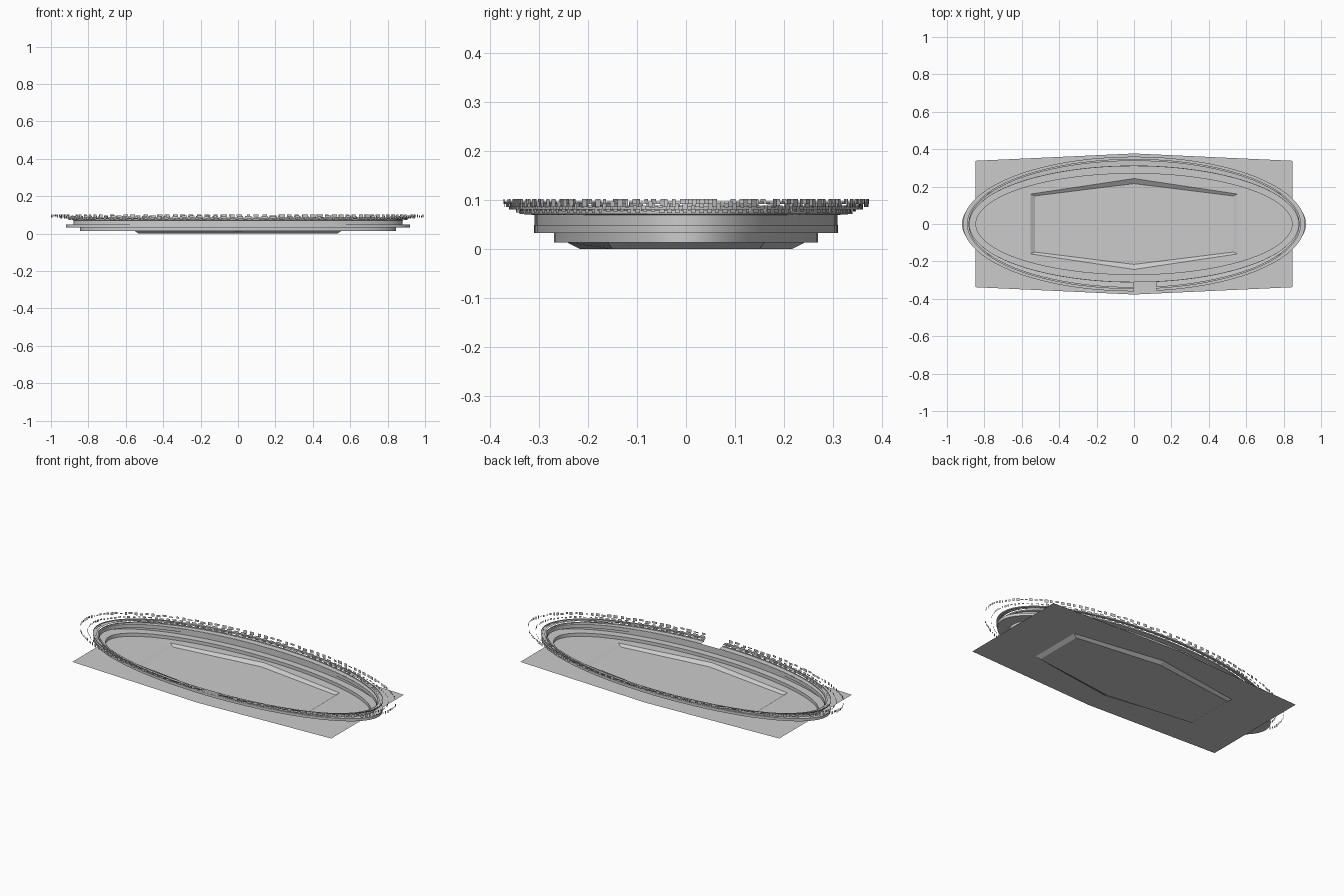
import bpy, bmesh, math, random

if "Cube" in bpy.data.objects:
    bpy.data.objects.remove(bpy.data.objects["Cube"])

random.seed(4)
N = 96
GATE = math.radians(7.6)          # opening in the upper rows, front side
START = -math.pi / 2              # front centre of the oval


def make(name, bm):
    me = bpy.data.meshes.new(name)
    bm.to_mesh(me)
    bm.free()
    ob = bpy.data.objects.new(name, me)
    bpy.context.collection.objects.link(ob)
    return ob


def on_oval(a, b, t, z):
    return (a * math.cos(t), b * math.sin(t), z)


def sweep(name, profile, gate=False):
    """Carry a list of (half length, half width, z) around the oval."""
    bm = bmesh.new()
    lo = START + (GATE if gate else 0)
    span = 2 * math.pi - (GATE if gate else 0)
    cols = N + 1 if gate else N
    grid = [[bm.verts.new(on_oval(a, b, lo + span * i / N, z))
             for a, b, z in profile] for i in range(cols)]
    for i in range(N):
        p, q = grid[i], grid[(i + 1) % cols]
        for k in range(len(profile) - 1):
            bm.faces.new((p[k], q[k], q[k + 1], p[k + 1]))
    ob = make(name, bm)
    bpy.context.view_layer.objects.active = ob
    ob.select_set(True)
    bpy.ops.object.shade_smooth_by_angle(angle=math.radians(30))
    ob.select_set(False)
    return ob


def six_ring(bm, x, y_side, y_mid, z):
    pts = [(x, -y_side), (x, y_side), (0, y_mid),
           (-x, y_side), (-x, -y_side), (0, -y_mid)]
    return [bm.verts.new((px, py, z)) for px, py in pts]


def ground_base():
    # Six-sided slab surface with a sunken pit
    bm = bmesh.new()
    outer = six_ring(bm, 0.847, 0.338, 0.377, 0.014)
    rim = six_ring(bm, 0.553, 0.16, 0.243, 0.014)
    floor = six_ring(bm, 0.53, 0.15, 0.216, 0.0)
    # Pit ends bow out slightly along the x axis
    for a, b in ((outer, rim), (rim, floor)):
        for i in range(6):
            j = (i + 1) % 6
            bm.faces.new((a[i], a[j], b[j], b[i]))
    bm.faces.new(floor)
    bmesh.ops.recalc_face_normals(bm, faces=bm.faces)
    make("ground_with_pit", bm)


def cards(name, a, b, z0, z1, count, fill):
    # Row of small upright panels of varied width and height
    bm = bmesh.new()
    span = 2 * math.pi - GATE
    step = span / count
    for i in range(count):
        t = START + GATE + i * step
        w = step * random.uniform(fill - 0.2, fill + 0.15)
        low = z0 + (z1 - z0) * random.choice((0, 0, 0.35))
        high = z1 - (z1 - z0) * random.choice((0, 0, 0.3))
        bm.faces.new([bm.verts.new(on_oval(a, b, u, z)) for u, z in
                      ((t, low), (t + w, low), (t + w, high), (t, high))])
    make(name, bm)


ground_base()

# Stepped bowl
sweep("lower_tier", [(0.845, 0.27, 0.014), (0.845, 0.27, 0.033),
                     (0.865, 0.29, 0.033), (0.92, 0.31, 0.033),
                     (0.92, 0.31, 0.049), (0.88, 0.309, 0.049),
                     (0.88, 0.309, 0.07)])

# Upper ledges, open at the gate
sweep("middle_ledge", [(0.88, 0.31, 0.07), (0.885, 0.34, 0.072),
                       (0.885, 0.34, 0.079)], gate=True)
sweep("upper_ledge", [(0.89, 0.345, 0.081), (0.915, 0.36, 0.081),
                      (0.915, 0.36, 0.087)], gate=True)

# Broken rows of upright panels
cards("inner_panel_row", 0.905, 0.347, 0.074, 0.084, 130, 0.6)
cards("middle_panel_row", 0.95, 0.362, 0.081, 0.093, 130, 0.6)
cards("outer_panel_row", 1.0, 0.374, 0.086, 0.103, 140, 0.6)
